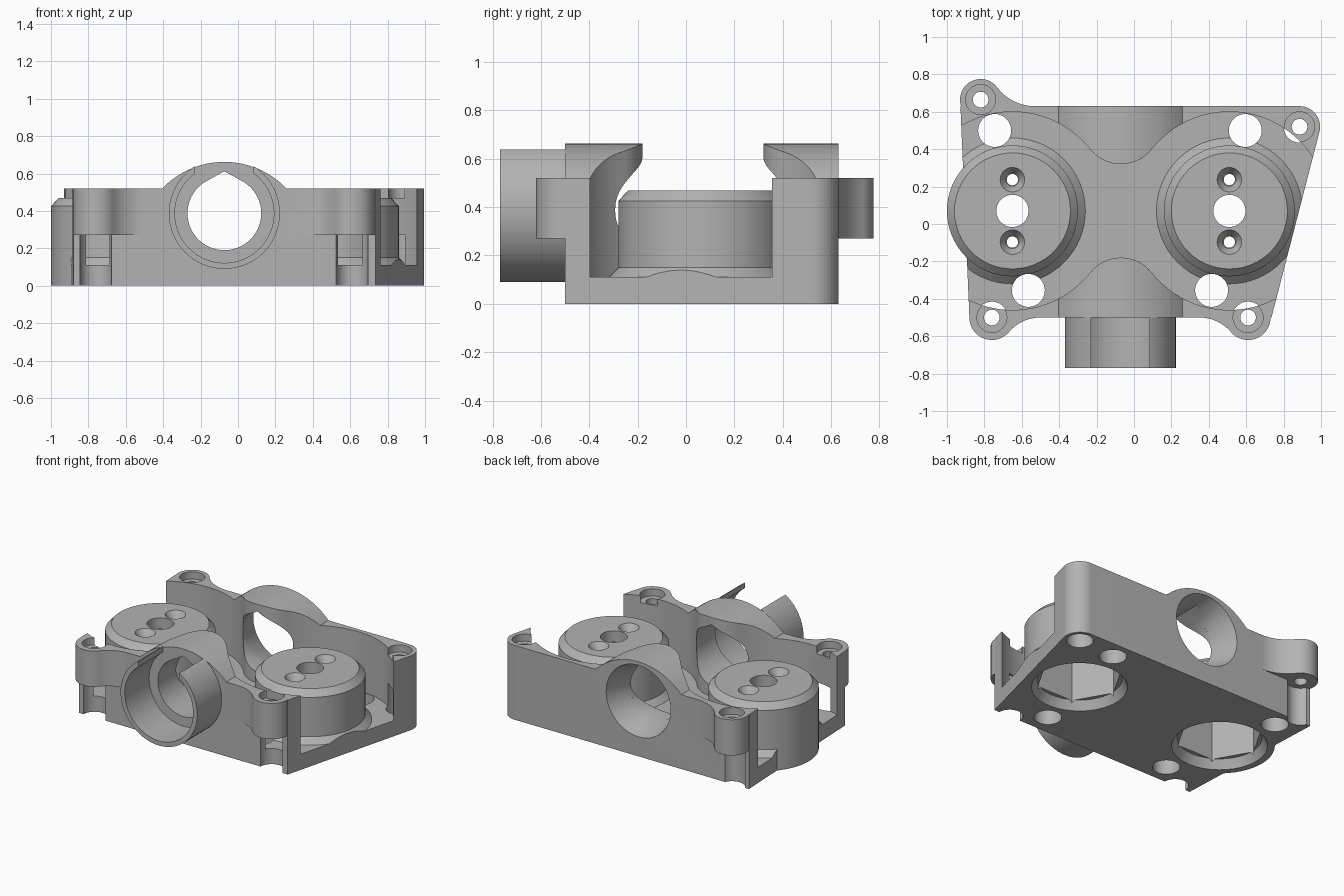
import bpy, bmesh
from math import sin, cos, radians, degrees, atan2, sqrt, acos

if "Cube" in bpy.data.objects:
    bpy.data.objects.remove(bpy.data.objects["Cube"], do_unlink=True)

grey = bpy.data.materials.new("plain_grey")
grey.use_nodes = True
grey.diffuse_color = (0.45, 0.45, 0.45, 1)
grey.node_tree.nodes["Principled BSDF"].inputs["Base Color"].default_value = (0.45, 0.45, 0.45, 1)

TOP, FLOOR, LIP = 0.52, 0.11, 0.27
BORE_X, BORE_Z, BORE_R = -0.073, 0.387, 0.197
FRONT, BACK = -0.5, 0.63
PODS = [(-0.65, 0.07), (0.51, 0.07)]


def arc(cx, cy, r, a0, a1, n=32):
    return [(cx + r * cos(radians(a0 + (a1 - a0) * i / n)),
             cy + r * sin(radians(a0 + (a1 - a0) * i / n))) for i in range(n + 1)]


def finish(name, bm):
    bmesh.ops.remove_doubles(bm, verts=bm.verts, dist=1e-5)
    bmesh.ops.recalc_face_normals(bm, faces=bm.faces)
    mesh = bpy.data.meshes.new(name)
    bm.to_mesh(mesh)
    bm.free()
    ob = bpy.data.objects.new(name, mesh)
    bpy.context.collection.objects.link(ob)
    mesh.materials.append(grey)
    return ob


def loft(name, low, high, a, b, axis="z"):
    """Solid between two matching outlines at heights a and b along an axis."""
    bm = bmesh.new()
    place = (lambda p, h: (p[0], p[1], h)) if axis == "z" else (lambda p, h: (p[0], h, p[1]))
    v0 = [bm.verts.new(place(p, a)) for p in low]
    v1 = [bm.verts.new(place(p, b)) for p in high]
    bm.faces.new(v0)
    bm.faces.new(v1)
    for i in range(len(v0)):
        j = (i + 1) % len(v0)
        bm.faces.new((v0[i], v0[j], v1[j], v1[i]))
    return finish(name, bm)


def prism(name, pts, a, b, axis="z"):
    return loft(name, pts, pts, a, b, axis)


def disc(name, c, r0, r1, a, b, axis="z", n=64):
    ring = [arc(c[0], c[1], r, 0, 360, n)[:-1] for r in (r0, r1)]
    return loft(name, ring[0], ring[1], a, b, axis)


def combine(target, tool, operation):
    mod = target.modifiers.new("combine", "BOOLEAN")
    mod.operation, mod.solver, mod.object = operation, "EXACT", tool
    bpy.context.view_layer.update()
    result = bpy.data.meshes.new_from_object(
        target.evaluated_get(bpy.context.evaluated_depsgraph_get()))
    target.modifiers.clear()
    target.data = result
    bpy.data.objects.remove(tool, do_unlink=True)


def add(target, tool):
    combine(target, tool, "UNION")


def cut(target, tool):
    combine(target, tool, "DIFFERENCE")


# Main block, tapered on the right with one rounded corner
outline = [(-0.88, FRONT), (0.735, FRONT)] + arc(0.885, 0.52, 0.11, -14.7, 90, 16) + [(-0.928, BACK)]
body = prism("manifold_body", outline, 0, TOP)

# Raised crest over the cross bore
crest_r, crest_z = 0.459, 0.203
a = degrees(acos((TOP - crest_z) / crest_r))
crest = arc(BORE_X, crest_z, crest_r, 90 + a, 90 - a)
crest += [(crest[-1][0], 0.45), (crest[0][0], 0.45)]
add(body, prism("crest", crest, FRONT, BACK, "y"))


# Screw ears blended into the walls
def ear(cx, cy, r, wall, out, dx):
    h = (cy - wall) * out
    fillet = (dx * dx + h * h - r * r) / (2 * (r + h))
    fx, fy = cx + dx, wall + out * fillet
    start = degrees(atan2(cy - fy, cx - fx)) % 360
    web = arc(fx, fy, fillet, start, 270 if out > 0 else 90, 16)
    web += [(fx, wall - out * 0.03), (cx, wall - out * 0.03), (cx, cy)]
    add(body, prism("ear_web", web, LIP, TOP))
    add(body, disc("ear", (cx, cy), r, r, LIP, TOP))


ear(-0.76, FRONT, 0.12, FRONT, -1, 0.26)
ear(0.61, FRONT, 0.12, FRONT, -1, -0.26)
ear(-0.82, 0.665, 0.11, BACK, 1, 0.29)

# Twin-lobed cavity with a waist around the bore, leaving a sloped collar per pod
cav_r, hump_r, mid = 0.53, 0.21, 0.07
hump_y = 0.32 + hump_r
t = degrees(atan2(hump_y - mid, PODS[1][0] + 0.07))
cavity = arc(PODS[1][0], mid, cav_r, t - 180, 180 - t, 64)[:-1]
cavity += arc(-0.07, hump_y, hump_r, -t, t - 180)[:-1]
cavity += arc(PODS[0][0], mid, cav_r, t, 360 - t, 64)[:-1]
cavity += arc(-0.07, 2 * mid - hump_y, hump_r, 180 - t, t)[:-1]
cavity = prism("cavity", cavity, FLOOR, 0.9)
for c in PODS:
    cut(cavity, disc("collar", c, 0.43, 0.35, FLOOR - 0.04, FLOOR + 0.04))
cut(body, cavity)

# Round pods with chamfered tops
for c in PODS:
    add(body, disc("pod", c, 0.35, 0.35, 0, 0.425))
    add(body, disc("pod_chamfer", c, 0.35, 0.31, 0.425, 0.468))

# Front socket with a slot in its top
socket = disc("socket", (BORE_X, BORE_Z), 0.297, 0.297, -0.77, FRONT, "y")
cut(socket, disc("socket_bore", (BORE_X, BORE_Z), 0.265, 0.265, -0.9, -0.4, "y"))
slot = [(BORE_X - 0.157, 0.45), (BORE_X + 0.157, 0.45), (BORE_X + 0.157, 0.8), (BORE_X - 0.157, 0.8)]
cut(socket, prism("slot", slot, -0.9, -0.4, "y"))
add(body, socket)

# Teardrop cross bore and its flared back mouth
tip = 0.225
t = degrees(acos(BORE_R / tip))
drop = arc(BORE_X, BORE_Z, BORE_R, 90 + t, 450 - t, 64) + [(BORE_X, BORE_Z + tip)]
cut(body, prism("cross_bore", drop, -0.6, 0.8, "y"))
cut(body, disc("flare", (BORE_X, BORE_Z), 0.197, 0.256, 0.45, 0.65, "y"))

# Pod hollows from below, centre holes and countersunk screw holes
for c in PODS:
    cut(body, disc("hollow", c, 0.28, 0.28, 0.03, 0.39, n=6))
    cut(body, disc("hollow_mouth", c, 0.31, 0.27, -0.01, 0.06))
    cut(body, disc("centre_hole", c, 0.086, 0.086, 0.3, 0.6))
    for dy in (-0.167, 0.167):
        p = (c[0], c[1] + dy)
        cut(body, disc("screw_hole", p, 0.03, 0.03, 0.3, 0.6, n=32))
        cut(body, disc("countersink", p, 0.035, 0.07, 0.42, 0.475, n=32))

# Vertical through holes beside the pods
for p in [(-0.745, 0.5), (0.595, 0.5), (-0.565, -0.355), (0.415, -0.355)]:
    cut(body, disc("through_hole", p, 0.088, 0.088, -0.1, 0.9))

# Corner screws: wide recess below, thin hole, counterbore on top
for p in [(-0.76, FRONT), (0.61, FRONT), (-0.82, 0.665), (0.885, 0.52)]:
    cut(body, disc("lower_recess", p, 0.085, 0.085, -0.1, LIP))
    cut(body, disc("corner_hole", p, 0.042, 0.042, 0.1, 0.8, n=32))
    cut(body, disc("counterbore", p, 0.08, 0.08, 0.47, 0.8))

bpy.context.view_layer.objects.active = body
body.select_set(True)
bpy.ops.object.shade_smooth_by_angle(angle=radians(25))
